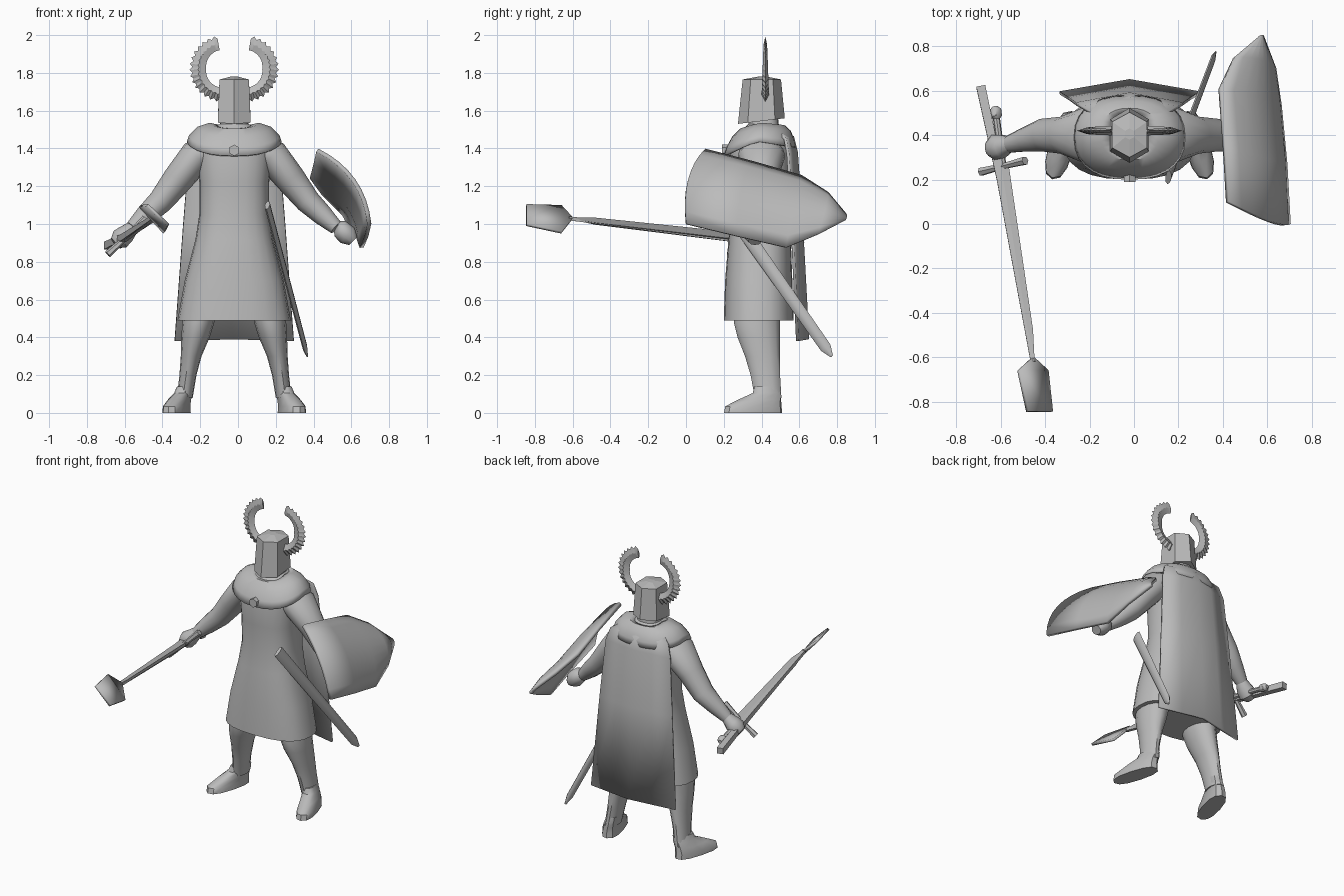
import bpy, bmesh, math
from mathutils import Vector

if "Cube" in bpy.data.objects:
    bpy.data.objects.remove(bpy.data.objects["Cube"])

CX = -0.02  # symmetry line of the figure
GREY = bpy.data.materials.new("plain_grey")
GREY.diffuse_color = (0.5, 0.5, 0.5, 1)
GREY.use_nodes = True
GREY.node_tree.nodes["Principled BSDF"].inputs["Base Color"].default_value = GREY.diffuse_color


def finish(name, bm, angle=40, thick=0):
    bmesh.ops.remove_doubles(bm, verts=bm.verts, dist=1e-5)
    bmesh.ops.recalc_face_normals(bm, faces=bm.faces)
    me = bpy.data.meshes.new(name)
    bm.to_mesh(me)
    bm.free()
    me.materials.append(GREY)
    ob = bpy.data.objects.new(name, me)
    bpy.context.collection.objects.link(ob)
    bpy.ops.object.select_all(action='DESELECT')
    ob.select_set(True)
    bpy.context.view_layer.objects.active = ob
    bpy.ops.object.shade_smooth_by_angle(angle=math.radians(angle))
    if thick:
        mod = ob.modifiers.new("thickness", 'SOLIDIFY')
        mod.thickness = thick
        mod.offset = 0
    return ob


def loft(name, rings, closed=True, caps=True, **kw):
    bm = bmesh.new()
    vs = [[bm.verts.new(p) for p in r] for r in rings]
    n = len(rings[0])
    for a, b in zip(vs, vs[1:]):
        for i in range(n if closed else n - 1):
            j = (i + 1) % n
            bm.faces.new((a[i], a[j], b[j], b[i]))
    if caps:
        bm.faces.new(vs[0])
        bm.faces.new(vs[-1])
    return finish(name, bm, **kw)


def ring(x, y, z, rx, ry, n=20, p=1.0, rot=0.0):
    """Flat (super)ellipse; p below 1 makes it boxier."""
    out = []
    for i in range(n):
        a = math.tau * i / n
        c, s = math.cos(a), math.sin(a)
        u = rx * math.copysign(abs(c) ** p, c)
        v = ry * math.copysign(abs(s) ** p, s)
        out.append((x + u * math.cos(rot) - v * math.sin(rot),
                    y + u * math.sin(rot) + v * math.cos(rot), z))
    return out


def tube(name, pts, radii, n=12, side=None, start=0.0, **kw):
    """Sweep an ellipse (r_side, r_up) along points."""
    pts = [Vector(p) for p in pts]
    rings = []
    for k, p in enumerate(pts):
        d = (pts[min(k + 1, len(pts) - 1)] - pts[max(k - 1, 0)]).normalized()
        u = Vector(side) if side else d.cross(Vector((0, 1, 0)))
        u = (u - d * u.dot(d)).normalized()
        v = d.cross(u)
        r = radii[k]
        ru, rv = r if isinstance(r, tuple) else (r, r)
        rings.append([p + u * ru * math.cos(start + math.tau * i / n)
                      + v * rv * math.sin(start + math.tau * i / n) for i in range(n)])
    return loft(name, rings, **kw)


# Tunic: hem, waist, chest, shoulders, neck
tunic = [(0.49, .30, .385, .185), (0.70, .262, .385, .178), (0.92, .205, .39, .165),
         (1.05, .185, .395, .155), (1.22, .185, .395, .16), (1.36, .20, .395, .165),
         (1.44, .205, .40, .155), (1.50, .14, .41, .11), (1.53, .075, .41, .08),
         (1.60, .065, .41, .075)]
loft("tunic", [ring(CX, y, z, rx, ry, 24, .8) for z, rx, y, ry in tunic])

# Shoulder mantle with a dipped front
rings = []
for rx, ry, yc, z, dip in [(.245, .185, .39, 1.435, .075), (.235, .175, .395, 1.465, .06),
                           (.19, .15, .40, 1.51, .05), (.13, .115, .405, 1.53, .03),
                           (.085, .09, .41, 1.52, .02)]:
    r = ring(CX, yc, z, rx, ry, 28, .85)
    rings.append([(x, y, zz - dip * max(0, (yc - y) / ry) ** 1.3
                   - .4 * dip * max(0, (y - yc) / ry)) for x, y, zz in r])
loft("mantle", rings, caps=False, thick=.012)

# Hexagonal brooch
tube("brooch", [(CX, .225, 1.39), (CX, .19, 1.39)], [.03, .03], 6,
     side=(1, 0, 0), start=math.pi / 6)

# Cloak: folded along the middle of the back
cloak = [(1.51, .14, .50, .02), (1.46, .215, .565, .04), (1.38, .24, .585, .045),
         (1.0, .27, .612, .05), (.39, .315, .645, .055)]
loft("cloak", [[(CX + h * t, yc - fold * abs(t), z - .01 * abs(t))
                for t in (-1, -.5, 0, .5, 1)] for z, h, yc, fold in cloak],
     closed=False, caps=False, thick=.015)


# Great helm: six sides with an edge to the front
def helm_ring(z, h, front, back, tilt):
    m, l = (front + back) / 2, back - front
    pts = [(0, front), (h, m - .29 * l), (h, m + .29 * l),
           (0, back), (-h, m + .29 * l), (-h, m - .29 * l)]
    return [(CX + x, y, z + tilt * (y - front) / l) for x, y in pts]


loft("helm", [helm_ring(1.53, .087, .275, .523, .03), helm_ring(1.765, .078, .30, .503, 0),
              helm_ring(1.78, .02, .38, .43, 0)], angle=10)

# Legs, feet, arms and horns on both sides
for s, tag in ((-1, "right"), (1, "left")):
    leg = [(.62, .17, .385, .085, .125), (.48, .19, .375, .085, .125), (.40, .205, .385, .075, .115),
           (.30, .228, .405, .055, .095), (.20, .245, .42, .045, .08), (.08, .262, .435, .042, .072)]
    loft(tag + "_leg", [ring(CX + s * u, y, z, rx, ry, 14) for z, u, y, rx, ry in leg])

    foot = [(0, .305, .355, .058, .16), (.035, .305, .357, .056, .155), (.07, .29, .39, .05, .118),
            (.105, .268, .428, .044, .078), (.14, .258, .43, .04, .07)]
    loft(tag + "_foot", [ring(CX + s * u, y, z, rx, ry, 12, .8, rot=s * .28)
                         for z, u, y, rx, ry in foot])

    arm = [(.12, .40, 1.40), (.20, .40, 1.36), (.30, .40, 1.235), (.39, .40, 1.12),
           (.47, .38, 1.045), (.54, .36, .98)]
    hand = ([(.575, .35, .945), (.605, .345, .92), (.635, .34, .90)] if s < 0 else
            [(.56, .365, .975), (.60, .365, .94), (.63, .365, .91)])
    tube(tag + "_arm", [(CX + s * u, y, z) for u, y, z in arm],
         [(.07, .11), (.09, .125), (.08, .085), (.066, .075), (.055, .055), (.038, .04)], 14)
    tube(tag + "_hand", [(CX + s * u, y, z) for u, y, z in [arm[-1]] + hand],
         [.036, (.05, .055), (.055, .06), (.03, .035)], 10)

    # Thin crescent horn with a toothed rim
    rings = []
    steps = 33
    for k in range(steps):
        a = math.radians(-95 + 175 * k / (steps - 1))
        t = k / (steps - 1)
        ro = .177 if k % 2 else .162
        half = .022 - .014 * t
        ri = .088 + .012 * abs(math.sin(a))
        rm = (ri + ro) / 2
        c, sn = math.cos(a), math.sin(a)
        rings.append([(CX + s * (.06 + r * c), .42 + dy, 1.822 + r * sn)
                      for r, dy in ((ri, 0), (rm, -half), (ro, 0), (rm, half))])
    loft(tag + "_horn", rings, angle=30)

# Sword in the right hand
G = (.7, 0, .7)
base, tip = Vector((-.59, .26, .93)), Vector((-.452, -.61, 1.03))
tube("sword_blade", [base, base.lerp(tip, .85), tip],
     [(.037, .014), (.026, .012), (.006, .004)], 4, side=G, angle=10)
tube("sword_guard", [(-.69, .235, .84), (-.59, .26, .93), (-.49, .285, 1.03)],
     [.02, .014, .02], 6)
tube("sword_grip", [base, (-.62, .48, .90)], [.016, .016], 8)
tube("sword_pommel", [(-.617, .47, .902), (-.62, .485, .90), (-.624, .515, .896), (-.626, .53, .895)],
     [.012, .026, .026, .012], 8, side=(1, 0, 0))

# Long shaft beside the sword, with a flat head at its end
tube("shaft", [(-.69, .62, .885), (-.60, .20, .93), (-.455, -.62, 1.03)],
     [.029, .025, .015], 4, side=(1, 0, 0), start=math.pi / 4, angle=10)
bm = bmesh.new()
bm.faces.new([bm.verts.new(p) for p in [
    (-.455, -.60, 1.03), (-.52, -.66, 1.095), (-.48, -.845, 1.10),
    (-.37, -.845, .995), (-.39, -.66, .955)]])
finish("shaft_head", bm, 20, thick=.016)

# Scabbard on the left hip
a, b = Vector((.155, .21, 1.10)), Vector((.355, .74, .345))
tube("scabbard", [a, b, b + (b - a) * .06], [(.014, .038), (.012, .03), (.004, .008)], 8,
     side=(.93, -.2, .1), angle=50)

# Curved heater shield on the left arm, lying on its side
stations = [((.42, .10, 1.39), (.695, .00, 1.0), (.055, -.04, .035)),
            ((.405, .35, 1.325), (.68, .27, .935), (.06, -.02, .04)),
            ((.385, .61, 1.25), (.655, .53, .875), (.06, 0, .04)),
            ((.45, .75, 1.16), (.63, .70, .945), (.035, .01, .025)),
            ((.565, .845, 1.045), (.575, .843, 1.02), (0, .005, 0))]
rows = []
for up, low, bulge in stations:
    up, low, bulge = Vector(up), Vector(low), Vector(bulge)
    rows.append([up.lerp(low, i / 8) + bulge * (1 - (i / 4 - 1) ** 2) for i in range(9)])
loft("shield", rows, closed=False, caps=False, thick=.022)
